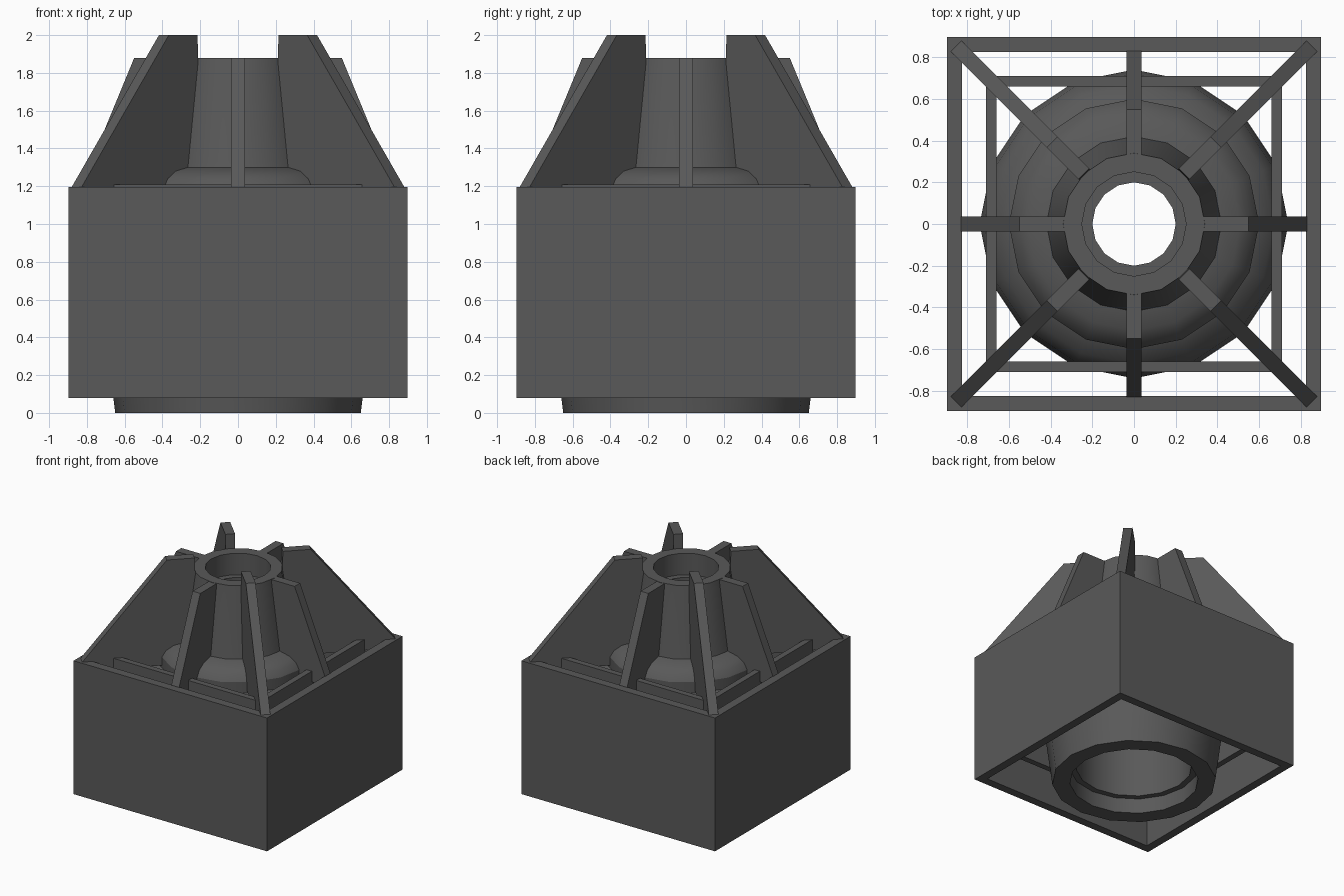
import bpy, bmesh
from math import pi, cos, sin, sqrt

if "Cube" in bpy.data.objects:
    bpy.data.objects.remove(bpy.data.objects["Cube"])

dark = bpy.data.materials.new("dark_grey")
dark.diffuse_color = (0.1, 0.1, 0.1, 1)
dark.use_nodes = True
dark.node_tree.nodes["Principled BSDF"].inputs["Base Color"].default_value = dark.diffuse_color


def make_object(name, bm):
    bmesh.ops.recalc_face_normals(bm, faces=bm.faces[:])
    mesh = bpy.data.meshes.new(name)
    bm.to_mesh(mesh)
    bm.free()
    mesh.materials.append(dark)
    obj = bpy.data.objects.new(name, mesh)
    bpy.context.collection.objects.link(obj)
    return obj


def lathe(name, profile, sides, start=0.0):
    """Revolve a closed (radius, z) profile around the z axis."""
    bm = bmesh.new()
    rings = []
    for i in range(sides):
        a = start + 2 * pi * i / sides
        rings.append([bm.verts.new((r * cos(a), r * sin(a), z)) for r, z in profile])
    n = len(profile)
    for i in range(sides):
        p, q = rings[i], rings[(i + 1) % sides]
        for j in range(n):
            k = (j + 1) % n
            bm.faces.new((p[j], q[j], q[k], p[k]))
    return make_object(name, bm)


def radial_plate(name, profile, width, angle):
    """Extrude a (radius, z) outline sideways and turn it around z."""
    bm = bmesh.new()
    front = bm.faces.new([bm.verts.new((r, -width / 2, z)) for r, z in profile])
    out = bmesh.ops.extrude_face_region(bm, geom=[front])
    moved = [v for v in out["geom"] if isinstance(v, bmesh.types.BMVert)]
    bmesh.ops.translate(bm, verts=moved, vec=(0, width, 0))
    obj = make_object(name, bm)
    obj.rotation_euler.z = angle
    return obj


# Hollow bell: outer wall going up, bore coming back down
bell_profile = [
    (0.65, 0), (0.66, 0.08), (0.74, 0.70), (0.74, 0.86), (0.72, 0.98),
    (0.67, 1.06), (0.60, 1.10), (0.60, 1.19), (0.57, 1.24), (0.51, 1.28),
    (0.42, 1.30), (0.415, 1.33),
    (0.34, 1.88), (0.25, 1.88), (0.25, 1.70), (0.20, 1.70), (0.20, 1.32),
    (0.46, 1.05), (0.46, 0.13), (0.51, 0.13), (0.51, 0),
]
bell = lathe("bell_body", bell_profile, 16)
bpy.context.view_layer.objects.active = bell
bell.select_set(True)
bpy.ops.object.shade_smooth_by_angle()

# Open square outer casing
s = sqrt(2)
lathe("outer_casing",
      [(0.897 * s, 0.08), (0.897 * s, 1.197), (0.825 * s, 1.197), (0.825 * s, 0.08)],
      4, pi / 4)

side_fin = [(0.83, 1.2), (0.55, 1.878), (0.33, 1.878), (0.40, 1.35),
            (0.40, 1.27), (0.57, 1.12), (0.83, 1.12)]
corner_fin = [(1.207, 1.197), (0.555, 2.0), (0.34, 2.0), (0.335, 1.86),
              (0.40, 1.35), (0.40, 1.27), (0.57, 1.12), (1.18, 1.12)]
panel = [(0.66, 0.3), (0.71, 0.3), (0.71, 1.21), (0.66, 1.21)]

# Inner panels, side fins and corner fins, four of each
for i in range(4):
    a = i * pi / 2
    radial_plate(f"inner_panel_{i + 1}", panel, 1.32, a)
    radial_plate(f"side_fin_{i + 1}", side_fin, 0.072, a)
    radial_plate(f"corner_fin_{i + 1}", corner_fin, 0.074, a + pi / 4)
